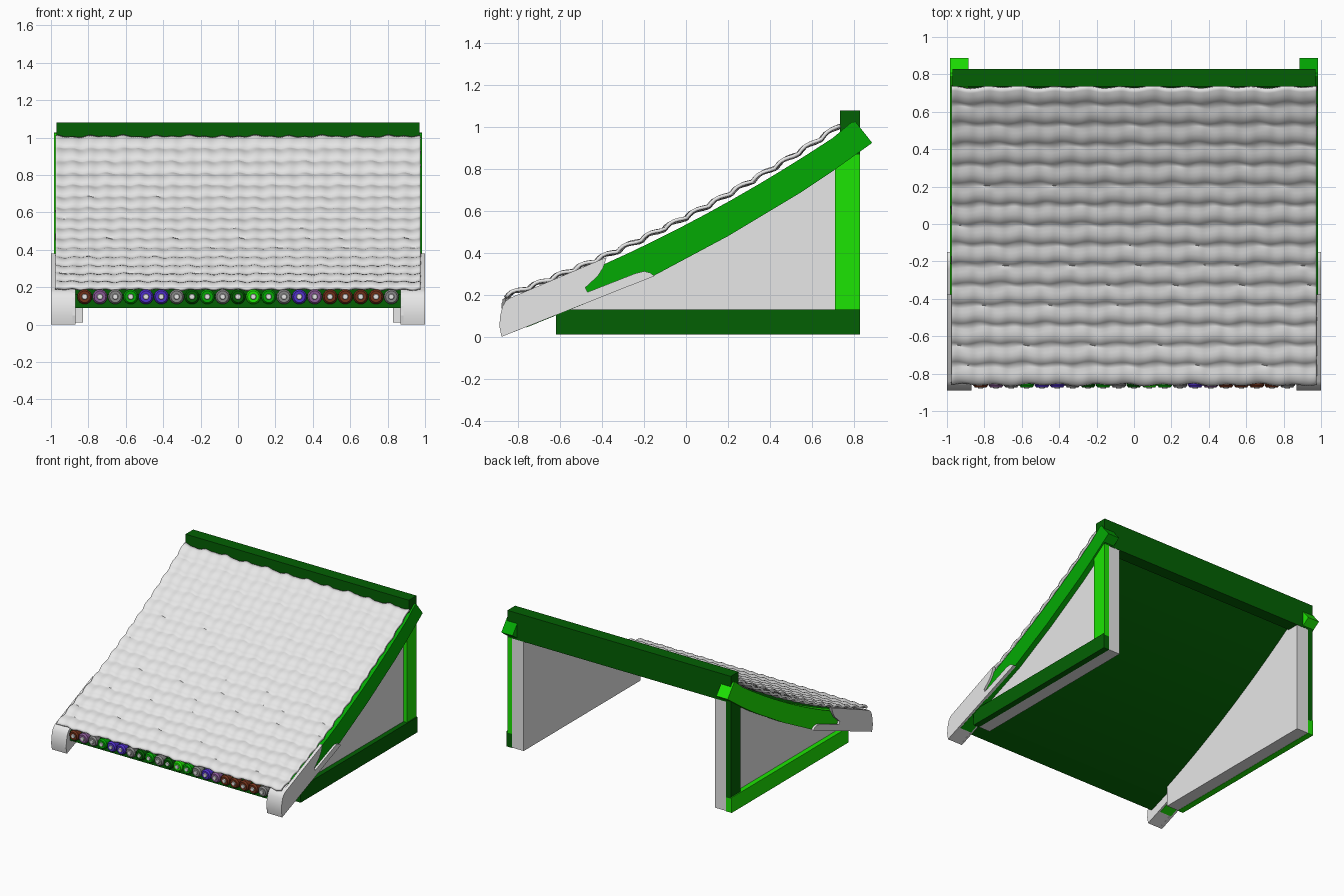
import bpy
import bmesh
from math import sin, cos, pi
import random

random.seed(4)
cube = bpy.data.objects.get("Cube")
if cube:
    bpy.data.objects.remove(cube)


def material(name, r, g, b):
    m = bpy.data.materials.new(name)
    m.use_nodes = True
    m.diffuse_color = (r, g, b, 1)
    bsdf = next(n for n in m.node_tree.nodes if n.type == 'BSDF_PRINCIPLED')
    bsdf.inputs["Base Color"].default_value = (r, g, b, 1)
    return m


GREY = material("light grey", 0.8, 0.8, 0.8)
DARK = material("dark green", 0.001, 0.118, 0.001)
MID = material("mid green", 0.001, 0.4, 0.001)
BRIGHT = material("bright green", 0.012, 0.78, 0.001)
BROWN = material("brown", 0.16, 0.03, 0.01)
PURPLE = material("purple", 0.25, 0.1, 0.3)
BLUE = material("blue", 0.08, 0.03, 0.6)
STONE = material("stone grey", 0.25, 0.25, 0.25)


def finish(name, bm, *mats):
    bmesh.ops.recalc_face_normals(bm, faces=bm.faces)
    mesh = bpy.data.meshes.new(name)
    bm.to_mesh(mesh)
    bm.free()
    obj = bpy.data.objects.new(name, mesh)
    bpy.context.collection.objects.link(obj)
    for m in mats:
        mesh.materials.append(m)
    return obj


def prism(name, outline, x0, x1, mat):
    """Extrude a (y, z) outline between two x positions."""
    bm = bmesh.new()
    rings = [[bm.verts.new((x, y, z)) for y, z in outline] for x in (x0, x1)]
    bm.faces.new(rings[0])
    bm.faces.new(rings[1])
    n = len(outline)
    for i in range(n):
        j = (i + 1) % n
        bm.faces.new((rings[0][i], rings[0][j], rings[1][j], rings[1][i]))
    return finish(name, bm, mat)


def box(name, x0, x1, y0, y1, z0, z1, mat):
    return prism(name, [(y0, z0), (y1, z0), (y1, z1), (y0, z1)], x0, x1, mat)


def smooth(obj, angle):
    bpy.ops.object.select_all(action='DESELECT')
    obj.select_set(True)
    bpy.context.view_layer.objects.active = obj
    bpy.ops.object.shade_smooth_by_angle(angle=angle)


# Concave roof slope shared by the tiles, board, rafters and walls
def slope(y):
    return 0.58 + 0.522 * y + 0.098 * y * y


def curve(y0, y1, drop, n=12):
    ys = [y0 + (y1 - y0) * i / n for i in range(n + 1)]
    return [(y, slope(y) - drop) for y in ys]


# Rows of softly stepped, wavy tiles
ROWS, COLS, SEG = 15, 22, 8
START, END, HALF = -0.86, 0.745, 0.975
STEP = (END - START) / ROWS
bm = bmesh.new()
previous = None
for row in range(ROWS):
    phase = random.uniform(-0.5, 0.5)
    for f, rise in ((0, -0.008), (0.1, 0.001), (0.25, 0.008), (0.45, 0.008),
                    (0.65, 0.003), (0.85, -0.004)):
        line = []
        for i in range(COLS * SEG + 1):
            a = 2 * pi * i / SEG
            wobble = 0.005 * sin(a * 0.5 + phase + row) + 0.003 * sin(a * 0.23 + row * 2)
            y = START + (row + f) * STEP + wobble
            z = slope(y) + rise + 0.003 * cos(a + phase)
            line.append(bm.verts.new((-HALF + 2 * HALF * i / (COLS * SEG), y, z)))
        if previous:
            for i in range(len(line) - 1):
                bm.faces.new((previous[i], previous[i + 1], line[i + 1], line[i]))
        previous = line
tiles = finish("roof_tiles", bm, GREY)
if sum(p.normal.z for p in tiles.data.polygons) < 0:
    tiles.data.flip_normals()
solid = tiles.modifiers.new("thickness", 'SOLIDIFY')
solid.thickness = 0.016
solid.offset = -1
smooth(tiles, 1.0)

# Roof board and ridge beam
prism("roof_board", curve(-0.84, 0.78, 0.05) + curve(0.78, -0.84, 0.122), -0.9, 0.9, DARK)
box("ridge_beam", -0.97, 0.97, 0.735, 0.83, 0.87, 1.08, DARK)

# Outlines of the side parts
wall = [(-0.62, 0.012), (0.828, 0.012), (0.828, 0.88)] + curve(0.78, -0.62, 0.085)
rafter = curve(-0.76, 0.7, 0.045) + [(0.79, 1.024), (0.808, 1.026), (0.888, 0.925),
                                     (0.7, 0.79), (0.55, 0.69),
                                     (0.2, 0.48), (-0.15, 0.293), (-0.76, 0.045)]
nose = [(-0.84, 0.185), (-0.86, 0.17), (-0.875, 0.145), (-0.886, 0.1), (-0.89, 0.05)]
fascia = [(-0.88, 0), (-0.15, 0.29), (-0.17, 0.305), (-0.2, 0.313), (-0.24, 0.303),
          (-0.47, 0.213), (-0.48, 0.235), (-0.42, 0.29), (-0.395, 0.33),
          (-0.378, 0.38)] + nose
inner = [(-0.88, 0), (-0.45, 0.17), (-0.45, 0.31), (-0.76, 0.2)] + nose
cap = [(-0.88, 0), (-0.76, 0.05), (-0.76, 0.205)] + nose

# Both ends, each with its own greens
for side, s, rafter_mat, post_mat, base_mat in (("left", 1, MID, BRIGHT, DARK),
                                                ("right", -1, BRIGHT, DARK, BRIGHT)):
    prism(side + "_wall", wall, 0.83 * s, 0.94 * s, GREY)
    prism(side + "_rafter", rafter, 0.885 * s, 0.983 * s, rafter_mat)
    box(side + "_post", 0.93 * s, 0.97 * s, 0.71, 0.83, 0.12, 0.883, post_mat)
    box(side + "_base", 0.93 * s, 0.978 * s, -0.62, 0.83, 0.01, 0.13, base_mat)
    smooth(prism(side + "_eave_plate", fascia, 0.976 * s, 1.0 * s, GREY), 0.6)
    prism(side + "_eave_inner_plate", inner, 0.87 * s, 0.884 * s, GREY)
    smooth(prism(side + "_eave_cap", cap, 0.872 * s, 0.978 * s, GREY), 0.6)

# Row of round coloured ends under the eave, each with a pale stud
ORDER = [BROWN, PURPLE, STONE, MID, BLUE, BLUE, STONE, DARK, MID, STONE, DARK,
         BRIGHT, MID, STONE, BLUE, PURPLE, BROWN, BROWN, BROWN, BROWN, STONE]


def disc(bm, x, y, z, radius, count=14):
    return [bm.verts.new((x + radius * cos(2 * pi * i / count), y,
                          z + radius * sin(2 * pi * i / count))) for i in range(count)]


for k, mat in enumerate(ORDER):
    x, z = -0.82 + 0.082 * k, 0.149
    bm = bmesh.new()
    rings = [disc(bm, x, y, z, r) for y, r in
             ((-0.8, 0.04), (-0.862, 0.04), (-0.874, 0.031), (-0.874, 0.016), (-0.88, 0.013))]
    for n, (a, b) in enumerate(zip(rings, rings[1:])):
        for i in range(len(a)):
            j = (i + 1) % len(a)
            bm.faces.new((a[i], a[j], b[j], b[i])).material_index = int(n == 3)
    bm.faces.new(rings[0])
    bm.faces.new(rings[-1]).material_index = 1
    smooth(finish("eave_end_%d" % (k + 1), bm, mat, GREY), 0.5)
